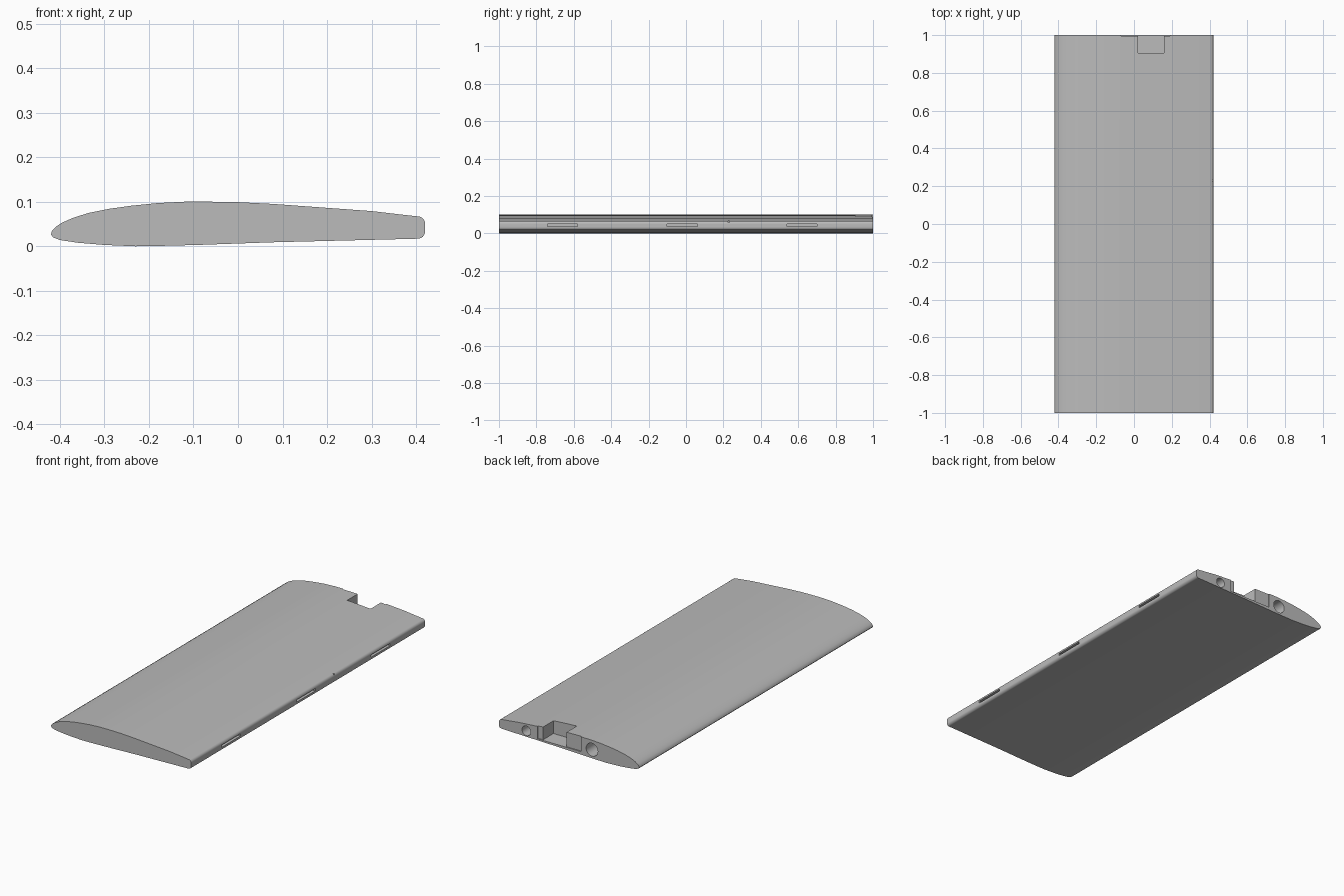
import bpy, bmesh, math

if "Cube" in bpy.data.objects:
    bpy.data.objects.remove(bpy.data.objects["Cube"], do_unlink=True)

grey = bpy.data.materials.new("plain grey")
grey.use_nodes = True
colour = (0.5, 0.5, 0.5, 1)
grey.diffuse_color = colour
grey.node_tree.nodes["Principled BSDF"].inputs["Base Color"].default_value = colour


def finish(name, bm):
    """Turn a bmesh into a named grey object."""
    bmesh.ops.recalc_face_normals(bm, faces=bm.faces)
    mesh = bpy.data.meshes.new(name)
    bm.to_mesh(mesh)
    bm.free()
    mesh.materials.append(grey)
    obj = bpy.data.objects.new(name, mesh)
    bpy.context.collection.objects.link(obj)
    return obj


def prism(name, outline, y0, y1):
    """Extrude an x-z outline along y."""
    bm = bmesh.new()
    face = bm.faces.new([bm.verts.new((x, y0, z)) for x, z in outline])
    new = bmesh.ops.extrude_face_region(bm, geom=[face])["geom"]
    verts = [v for v in new if isinstance(v, bmesh.types.BMVert)]
    bmesh.ops.translate(bm, verts=verts, vec=(0, y1 - y0, 0))
    return finish(name, bm)


def box(name, x0, x1, y0, y1, z0, z1):
    return prism(name, [(x0, z0), (x1, z0), (x1, z1), (x0, z1)], y0, y1)


def circle(x, z, r, n=32):
    return [(x + r * math.cos(i * math.tau / n), z + r * math.sin(i * math.tau / n))
            for i in range(n)]


def corner(x, z, r, start):
    """Quarter circle used to round the trailing edge."""
    return [(x + r * math.cos(start + i * math.pi / 12),
             z + r * math.sin(start + i * math.pi / 12)) for i in range(7)]


# Airfoil section: upper skin, rounded trailing edge, lower skin
upper = [(-0.42, 0.026), (-0.418, 0.034), (-0.41, 0.043), (-0.395, 0.053),
         (-0.37, 0.064), (-0.335, 0.075), (-0.29, 0.084), (-0.24, 0.091),
         (-0.18, 0.097), (-0.12, 0.1), (-0.06, 0.1), (0, 0.099), (0.08, 0.095),
         (0.19, 0.087), (0.3, 0.079), (0.36, 0.072)]
trailing = corner(0.404, 0.033, 0.016, -math.pi / 2) + corner(0.404, 0.051, 0.016, 0)
lower = [(0.08, 0.009), (-0.09, 0.003), (-0.17, 0.001), (-0.23, 0), (-0.3, 0.003),
         (-0.36, 0.008), (-0.4, 0.014), (-0.415, 0.02)]
wing = prism("wing_panel", upper + trailing[::-1] + lower, -1, 1)

# Servo notch, shallow end recess and spar bores in the back end
cutters = [
    box("notch_cutter", 0.02, 0.16, 0.905, 1.1, 0.02, 0.2),
    box("recess_cutter", -0.07, 0.19, 0.994, 1.1, 0.02, 0.2),
    prism("main_spar_cutter", circle(-0.137, 0.048, 0.035), 0.4, 1.1),
    prism("rear_spar_cutter", circle(0.256, 0.045, 0.026), 0.4, 1.1),
    box("pin_hole_cutter", 0.38, 0.5, 0.224, 0.232, 0.059, 0.065),
]

# Hinge slots along the trailing edge
for y in (-0.66, -0.02, 0.62):
    cutters.append(box("hinge_slot_cutter", 0.33, 0.5, y - 0.081, y + 0.081, 0.037, 0.049))

for cutter in cutters:
    cutter.hide_render = True
    cutter.hide_viewport = False
    cutter.display_type = "WIRE"
    mod = wing.modifiers.new(cutter.name, "BOOLEAN")
    mod.operation = "DIFFERENCE"
    mod.solver = "EXACT"
    mod.object = cutter

# Apply the cuts, then remove the cutters
bpy.context.view_layer.objects.active = wing
wing.select_set(True)
for mod in list(wing.modifiers):
    bpy.ops.object.modifier_apply(modifier=mod.name)
for cutter in cutters:
    bpy.data.objects.remove(cutter, do_unlink=True)

bpy.ops.object.shade_smooth_by_angle(angle=math.radians(35))
